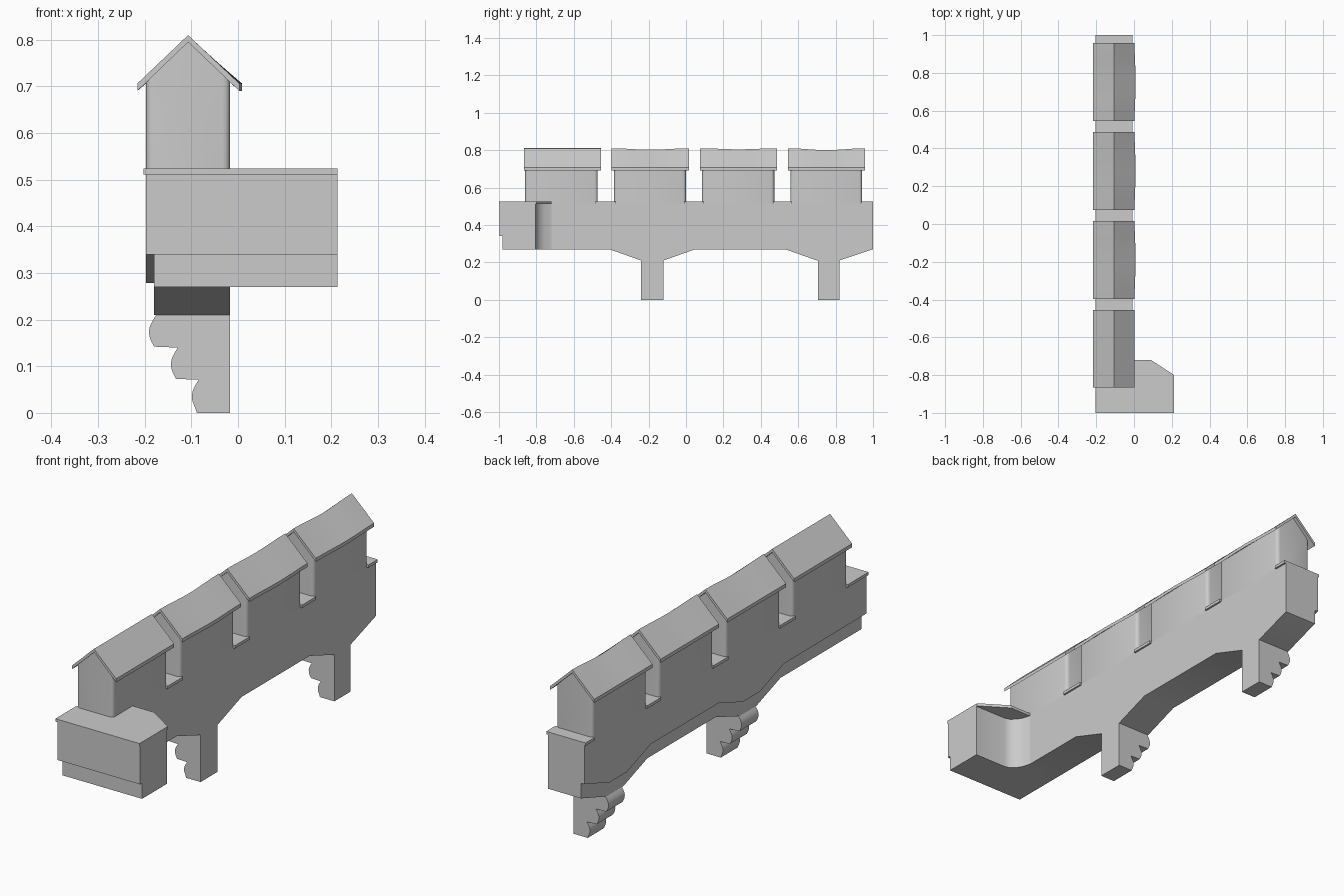
import bpy, bmesh, math

if "Cube" in bpy.data.objects:
    bpy.data.objects.remove(bpy.data.objects["Cube"])


def finish(name, bm):
    bmesh.ops.recalc_face_normals(bm, faces=bm.faces[:])
    me = bpy.data.meshes.new(name)
    bm.to_mesh(me)
    bm.free()
    ob = bpy.data.objects.new(name, me)
    bpy.context.collection.objects.link(ob)
    bpy.ops.object.select_all(action='DESELECT')
    ob.select_set(True)
    bpy.context.view_layer.objects.active = ob
    bpy.ops.object.shade_smooth_by_angle(angle=math.radians(32))
    return ob


def loft(sections):
    # Closed solid through a list of equally sized loops
    bm = bmesh.new()
    rings = [[bm.verts.new(p) for p in s] for s in sections]
    n = len(rings[0])
    for a, b in zip(rings, rings[1:]):
        for i in range(n):
            j = (i + 1) % n
            bm.faces.new((a[i], a[j], b[j], b[i]))
    bm.faces.new(rings[0])
    bm.faces.new(rings[-1])
    return bm


def prism(axis, pts, a, b):
    place = {'x': lambda p, t: (t, p[0], p[1]),
             'y': lambda p, t: (p[0], t, p[1]),
             'z': lambda p, t: (p[0], p[1], t)}[axis]
    return loft([[place(p, t) for p in pts] for t in (a, b)])


XR = -0.017   # inner wall face
TOP = 0.515

# Wall: inner core and a thicker outer skin whose lower edge follows the arches
arch = [(-0.41, 0.27), (-0.24, 0.21), (-0.12, 0.21), (0.05, 0.27),
        (0.53, 0.27), (0.70, 0.21), (0.82, 0.21), (1.0, 0.27)]
finish("wall_core", prism('x', [(-0.9, TOP), (-0.9, 0.27)] + arch + [(1.0, TOP)], -0.18, XR))
skin = [(-0.995, 0.34)] + [(y, z + 0.068) for y, z in arch]
finish("wall_outer_skin", prism('x', [(-0.995, TOP)] + skin + [(1.0, TOP)], -0.197, -0.178))

# Corner return with a curved inner junction
cove = [(0.213, -0.805), (0.055, -0.805), (0.03, -0.798), (0.01, -0.78),
        (-0.005, -0.757), (XR, -0.72), (-0.1, -0.72)]
finish("corner_base", prism('z', [(-0.18, -0.85), (-0.18, -0.982), (0.213, -0.982)] + cove, 0.27, 0.345))
finish("corner_block", prism('z', [(-0.196, -0.85), (-0.196, -0.996), (0.213, -0.996)] + cove, 0.34, TOP))
finish("corner_coping", prism('z', [(-0.203, -0.855), (-0.203, -1.0), (0.213, -1.0), (0.213, -0.8),
                                    (0.09, -0.72), (-0.03, -0.72)], 0.511, 0.524))

# Coping slabs in the gaps
for i, (a, b) in enumerate([(-0.485, -0.375), (-0.01, 0.095), (0.465, 0.565), (0.935, 1.0)]):
    finish(f"gap_coping_{i+1}", prism('y', [(-0.203, 0.511), (-0.009, 0.511),
                                            (-0.009, 0.524), (-0.203, 0.524)], a, b))

# Merlons with rounded corners, each under a slightly sagging gable roof
gable = [(-0.197, 0.5), (XR, 0.5), (XR, 0.712), (-0.107, 0.798), (-0.197, 0.712)]
merlons = [(-0.86, -0.472), (-0.385, 0.0), (0.085, 0.472), (0.558, 0.942)]
roofs = [(-0.865, -0.455, 0.0, 0.0), (-0.398, 0.017, 0.008, 0.006),
         (0.075, 0.487, 0.006, 0.006), (0.545, 0.957, 0.01, 0.006)]
for i, ((a, b), (ra, rb, sag, flare)) in enumerate(zip(merlons, roofs)):
    bm = prism('y', gable, a, b)
    edges = [e for e in bm.edges
             if abs((e.verts[0].co - e.verts[1].co).normalized().z) > 0.99]
    bmesh.ops.bevel(bm, geom=edges, offset=0.016, segments=3, profile=0.5, affect='EDGES')
    finish(f"merlon_{i+1}", bm)

    sections = []
    for k in range(9):
        t = k / 8
        s = math.sin(math.pi * t) ** 2
        d, xr = sag * s, 0.003 + flare * s
        prof = [(-0.216, 0.69), (-0.216, 0.706), (-0.107, 0.81 - d),
                (xr, 0.706), (xr, 0.69), (-0.107, 0.795 - d)]
        sections.append([(x, ra + (rb - ra) * t, z) for x, z in prof])
    finish(f"roof_{i+1}", loft(sections))

# Stepped corbels with three rounded lobes
lobes = [(-0.088, 0.004), (-0.133, 0.073), (-0.180, 0.142)]
profile = [(XR, 0.0)]
for x, z in lobes:
    for k in range(7):
        t = k / 6
        profile.append((x - 0.013 * math.sin(math.pi * t) + 0.004 * t, z + 0.067 * t))
profile[1] = (lobes[0][0], 0.0)
profile += [(-0.176, 0.22), (XR, 0.22)]
for i, (a, b) in enumerate([(-0.24, -0.12), (0.705, 0.82)]):
    finish(f"corbel_{i+1}", prism('y', profile, a, b))
